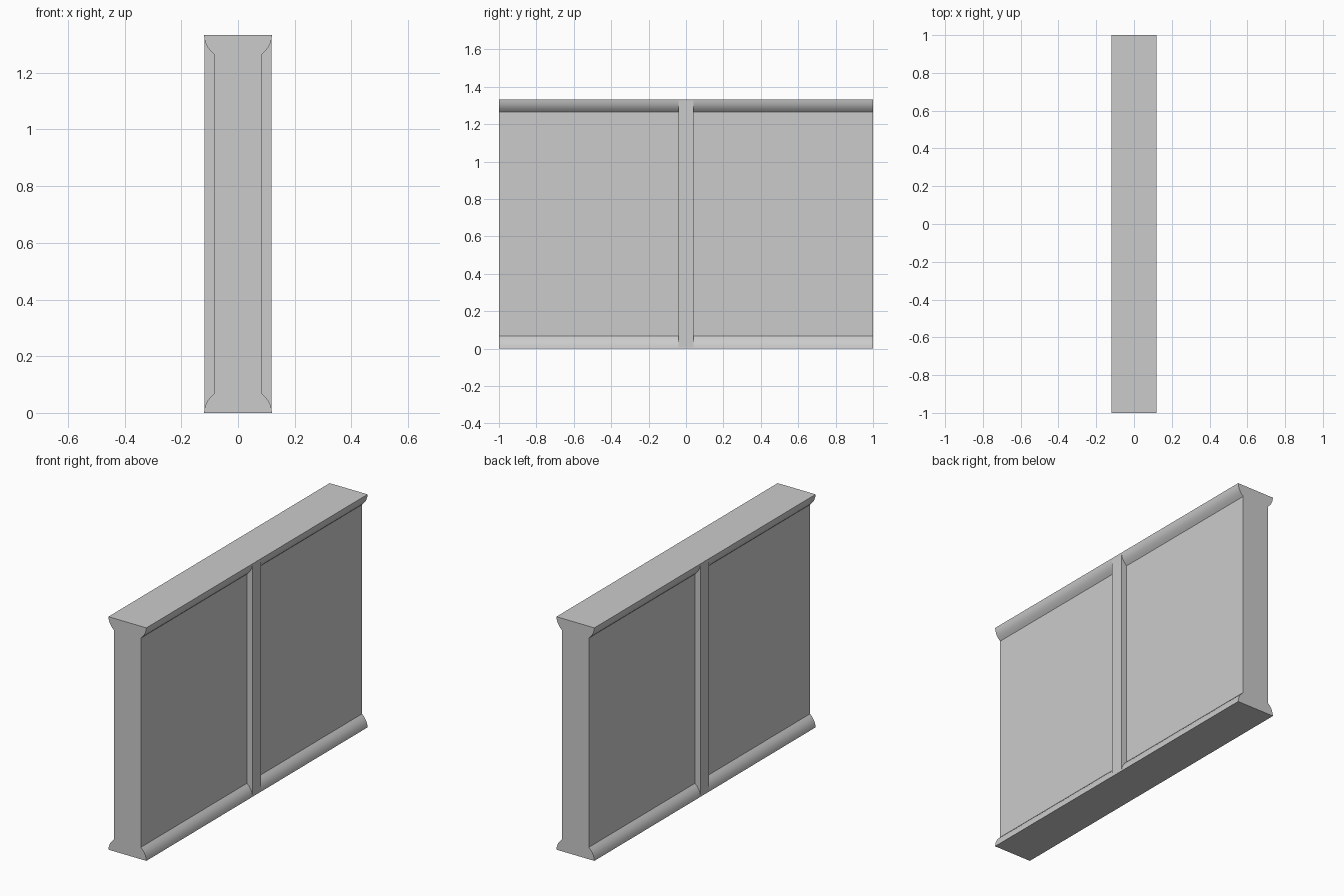
import bpy, bmesh

if "Cube" in bpy.data.objects:
    bpy.data.objects.remove(bpy.data.objects["Cube"])

H = 1.333          # total height
HALF_LEN = 1.0     # half length along y

# Quarter outline (x, height above base): rounded lip into the flat panel
lip = [(0.12, 0.0), (0.118, 0.015), (0.1135, 0.030), (0.107, 0.043),
       (0.097, 0.056), (0.085, 0.068)]
right = lip + [(x, H - z) for x, z in reversed(lip)]
outline = right + [(-x, z) for x, z in reversed(right)]


def extrude_y(name, points, half):
    bm = bmesh.new()
    face = bm.faces.new([bm.verts.new((x, -half, z)) for x, z in points])
    res = bmesh.ops.extrude_face_region(bm, geom=[face])
    verts = [g for g in res["geom"] if isinstance(g, bmesh.types.BMVert)]
    bmesh.ops.translate(bm, verts=verts, vec=(0, 2 * half, 0))
    bmesh.ops.recalc_face_normals(bm, faces=bm.faces)
    mesh = bpy.data.meshes.new(name)
    bm.to_mesh(mesh)
    bm.free()
    obj = bpy.data.objects.new(name, mesh)
    bpy.context.collection.objects.link(obj)
    return obj


# Wall with moulded top and bottom edges
wall = extrude_y("moulded_wall", outline, HALF_LEN)
bpy.context.view_layer.objects.active = wall
wall.select_set(True)
bpy.ops.object.shade_smooth_by_angle(angle=0.436)

# Central post standing proud of the panels on both sides
px = 0.119
extrude_y("centre_post", [(px, 0.004), (px, H - 0.004),
                          (-px, H - 0.004), (-px, 0.004)], 0.04)
